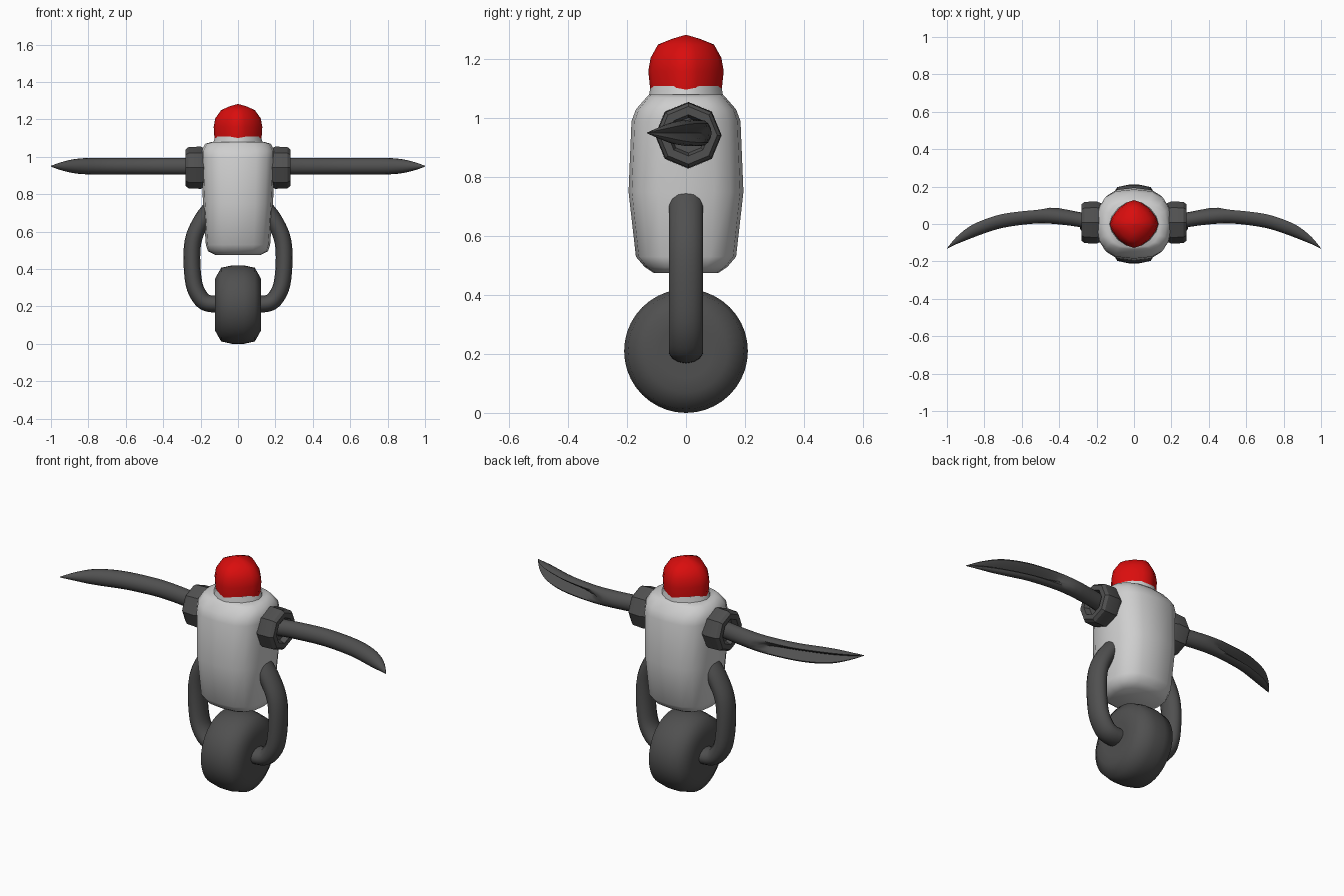
import bpy, bmesh, math
from mathutils import Vector

if "Cube" in bpy.data.objects:
    bpy.data.objects.remove(bpy.data.objects["Cube"])


def material(name, color):
    m = bpy.data.materials.new(name)
    m.use_nodes = True
    m.diffuse_color = (*color, 1)
    m.node_tree.nodes["Principled BSDF"].inputs["Base Color"].default_value = (*color, 1)
    return m


GREY = material("light grey", (0.62, 0.62, 0.62))
DARK = material("dark grey", (0.08, 0.08, 0.08))
RED = material("red", (0.7, 0.004, 0.004))


def oval(n, power=2.0, phase=0.0):
    """Unit superellipse outline."""
    pts = []
    for i in range(n):
        a = 2 * math.pi * (i + phase) / n
        c, s = math.cos(a), math.sin(a)
        pts.append((math.copysign(abs(c) ** (2 / power), c),
                    math.copysign(abs(s) ** (2 / power), s)))
    return pts


def loft(name, rings, mat, angle=40):
    """Skin a stack of rings, capping both ends."""
    bm = bmesh.new()
    loops = [[bm.verts.new(p) for p in ring] for ring in rings]
    n = len(loops[0])
    for a, b in zip(loops, loops[1:]):
        for i in range(n):
            j = (i + 1) % n
            bm.faces.new((a[i], a[j], b[j], b[i]))
    bm.faces.new(loops[0][::-1])
    bm.faces.new(loops[-1])
    bmesh.ops.recalc_face_normals(bm, faces=bm.faces)
    me = bpy.data.meshes.new(name)
    bm.to_mesh(me)
    bm.free()
    me.materials.append(mat)
    ob = bpy.data.objects.new(name, me)
    bpy.context.collection.objects.link(ob)
    bpy.ops.object.select_all(action="DESELECT")
    ob.select_set(True)
    bpy.context.view_layer.objects.active = ob
    bpy.ops.object.shade_smooth_by_angle(angle=math.radians(angle))
    return ob


def upright(rows, n, power):
    """Horizontal rings from (z, half width, half depth)."""
    return [[(hx * u, hy * v, z) for u, v in oval(n, power)] for z, hx, hy in rows]


def sideways(rows, n, cy, cz, phase=0.0):
    """Rings around the x axis from (x, radius)."""
    return [[(x, cy + r * u, cz + r * v) for u, v in oval(n, 2, phase)] for x, r in rows]


def smooth_path(points, steps=4):
    """Catmull-Rom interpolation through tuples of any length."""
    p = [points[0], *points, points[-1]]
    out = []
    for k in range(1, len(p) - 2):
        for s in range(steps):
            t = s / steps
            out.append([0.5 * (2 * b + (c - a) * t + (2 * a - 5 * b + 4 * c - d) * t * t
                               + (3 * b - a - 3 * c + d) * t ** 3)
                        for a, b, c, d in zip(*p[k - 1:k + 3])])
    return out + [list(points[-1])]


# Torso with narrowed base and shoulders
loft("body", upright([(0.475, 0.12, 0.11), (0.495, 0.16, 0.14), (0.53, 0.172, 0.17),
                      (0.75, 0.187, 0.195), (0.99, 0.198, 0.185), (1.03, 0.198, 0.17),
                      (1.07, 0.175, 0.135), (1.08, 0.14, 0.125)], 16, 2.7), GREY, 60)
loft("neck", upright([(1.05, 0.14, 0.13), (1.11, 0.122, 0.12)], 16, 1.7), GREY)

# Domed head
loft("head", upright([(1.085, 0.125, 0.12), (1.16, 0.13, 0.128), (1.205, 0.122, 0.12),
                      (1.25, 0.09, 0.095), (1.27, 0.045, 0.045), (1.282, 0.004, 0.004)],
                     16, 1.55), RED, 60)

# Wheel with rounded tread
half_wheel = [(0.122, 0.09), (0.122, 0.14), (0.09, 0.197), (0.03, 0.21)]
loft("wheel", sideways([(-x, r) for x, r in half_wheel]
                       + half_wheel[::-1], 40, 0, 0.21), DARK, 50)

# Blade stations: x, front edge y, back edge y, half height, groove depth
stations = [(0.21, -0.04, 0.05, 0.045, 0), (0.3, -0.015, 0.065, 0.045, 0),
            (0.45, 0.002, 0.087, 0.045, 0), (0.56, 0.0, 0.09, 0.045, 0.025),
            (0.7, -0.02, 0.075, 0.045, 0.035), (0.8, -0.05, 0.045, 0.044, 0.035),
            (0.88, -0.08, 0.005, 0.037, 0.03), (0.95, -0.108, -0.06, 0.02, 0.015),
            (1.0, -0.132, -0.13, 0.002, 0)]

# Fork path: x and z
fork_path = [(0.14, 0.73), (0.19, 0.665), (0.235, 0.57), (0.247, 0.46),
             (0.235, 0.32), (0.2, 0.245), (0.16, 0.217), (0.1, 0.213)]

for side, label in ((1, "left"), (-1, "right")):
    def flip(rings):
        return [[(side * x, y, z) for x, y, z in ring] for ring in rings]

    # Octagonal socket with a recessed outer face
    loft(label + "_socket", flip(sideways([(0.17, 0.1), (0.2, 0.113), (0.265, 0.11),
                                           (0.28, 0.098), (0.28, 0.07), (0.25, 0.06)],
                                          8, 0.008, 0.942)), DARK, 25)

    # Curved blade, hollowed along its back
    rings = []
    for x, front, back, h, groove in smooth_path(stations, 3):
        mid, half = (front + back) / 2, (back - front) / 2
        rings.append([(x, mid + half * u - groove * max(0, u) ** 3 * (1 - abs(v)) * 2,
                       0.95 + h * v) for u, v in oval(16)])
    loft(label + "_blade", flip(rings), DARK, 60)

    # Bowed fork arm holding the wheel
    path = [Vector((x, 0, z)) for x, z in smooth_path(fork_path)]
    rings = []
    for i, p in enumerate(path):
        d = (path[min(i + 1, len(path) - 1)] - path[max(i - 1, 0)]).normalized()
        across = Vector((d.z, 0, -d.x))
        rings.append([tuple(p + across * 0.045 * u + Vector((0, 0.06 * v, 0)))
                      for u, v in oval(14)])
    loft(label + "_fork", flip(rings), DARK, 50)
